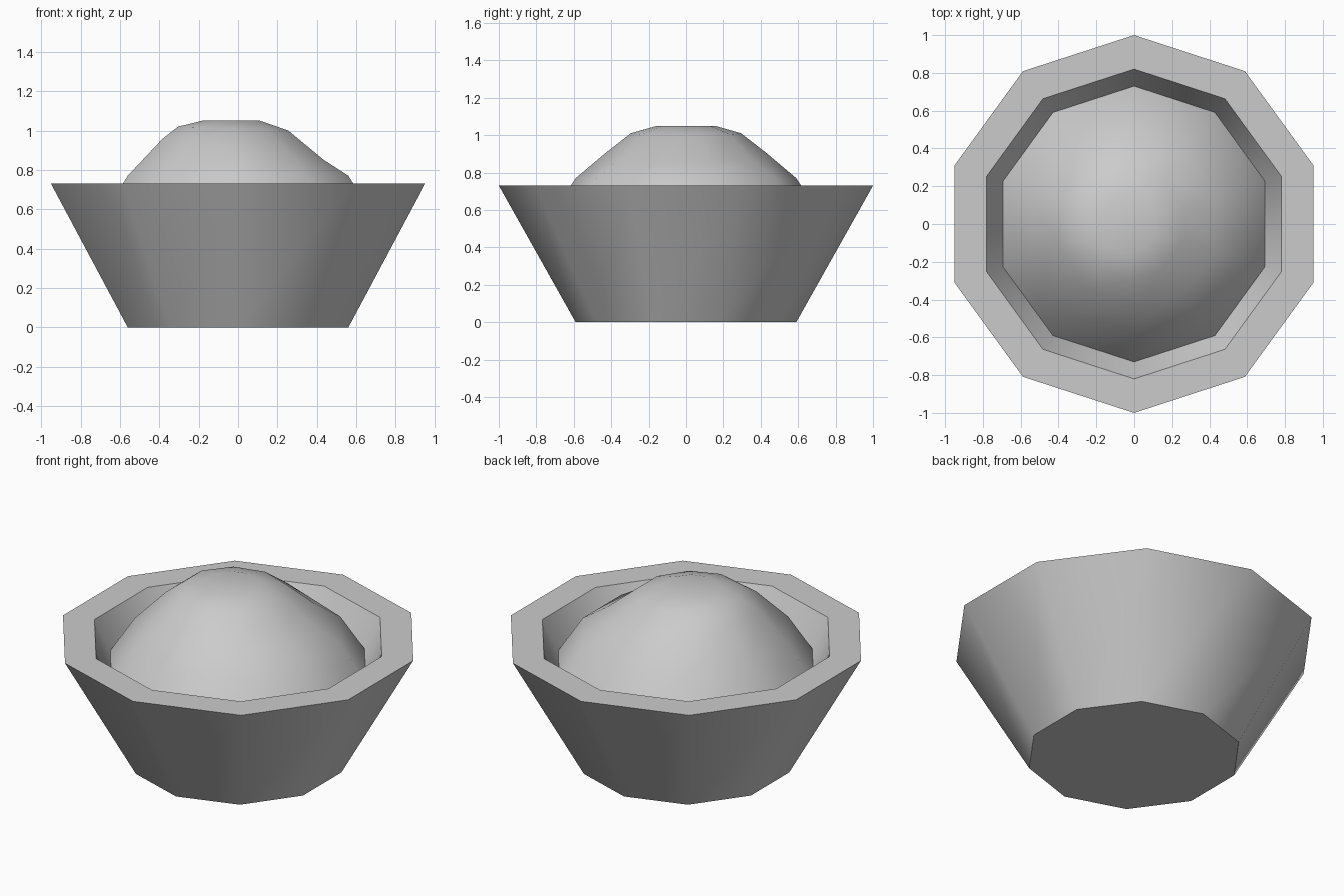
import bpy
import bmesh
from math import cos, sin, pi, radians

if "Cube" in bpy.data.objects:
    bpy.data.objects.remove(bpy.data.objects["Cube"], do_unlink=True)

SIDES = 10

grey = bpy.data.materials.new("light grey")
grey.use_nodes = True
colour = (0.6, 0.6, 0.6, 1)
grey.diffuse_color = colour
grey.node_tree.nodes["Principled BSDF"].inputs["Base Color"].default_value = colour


def ring(bm, radius, z, shift=0.0, tilt=0.0):
    """Decagon with a corner on the y axis, optionally shifted and tilted along x."""
    verts = []
    for i in range(SIDES):
        a = pi / 2 + 2 * pi * i / SIDES
        x = radius * cos(a)
        verts.append(bm.verts.new((x + shift, radius * sin(a), z + tilt * x)))
    return verts


def loft(name, rings, cap_start, cap_end):
    bm = bmesh.new()
    loops = [ring(bm, *r) for r in rings]
    for low, high in zip(loops, loops[1:]):
        for i in range(SIDES):
            j = (i + 1) % SIDES
            bm.faces.new((low[i], low[j], high[j], high[i]))
    if cap_start:
        bm.faces.new(loops[0][::-1])
    if cap_end:
        bm.faces.new(loops[-1])
    mesh = bpy.data.meshes.new(name)
    bm.to_mesh(mesh)
    bm.free()
    mesh.materials.append(grey)
    obj = bpy.data.objects.new(name, mesh)
    bpy.context.collection.objects.link(obj)
    bpy.ops.object.select_all(action='DESELECT')
    obj.select_set(True)
    bpy.context.view_layer.objects.active = obj
    bpy.ops.object.shade_smooth_by_angle(angle=radians(42))
    return obj


# Bowl: flat base, flared wall, flat rim, short inner wall
loft("bowl", [(0.59, 0), (1.0, 0.73), (0.82, 0.73), (0.73, 0.555)], True, False)

# Mound filling the bowl, slightly lopsided toward -x
loft("mound_filling", [
    (0.73, 0.555),
    (0.59, 0.77),
    (0.43, 0.905, 0.025, -0.13),
    (0.295, 1.01, -0.025, -0.035),
    (0.155, 1.05, -0.035),
], False, True)
